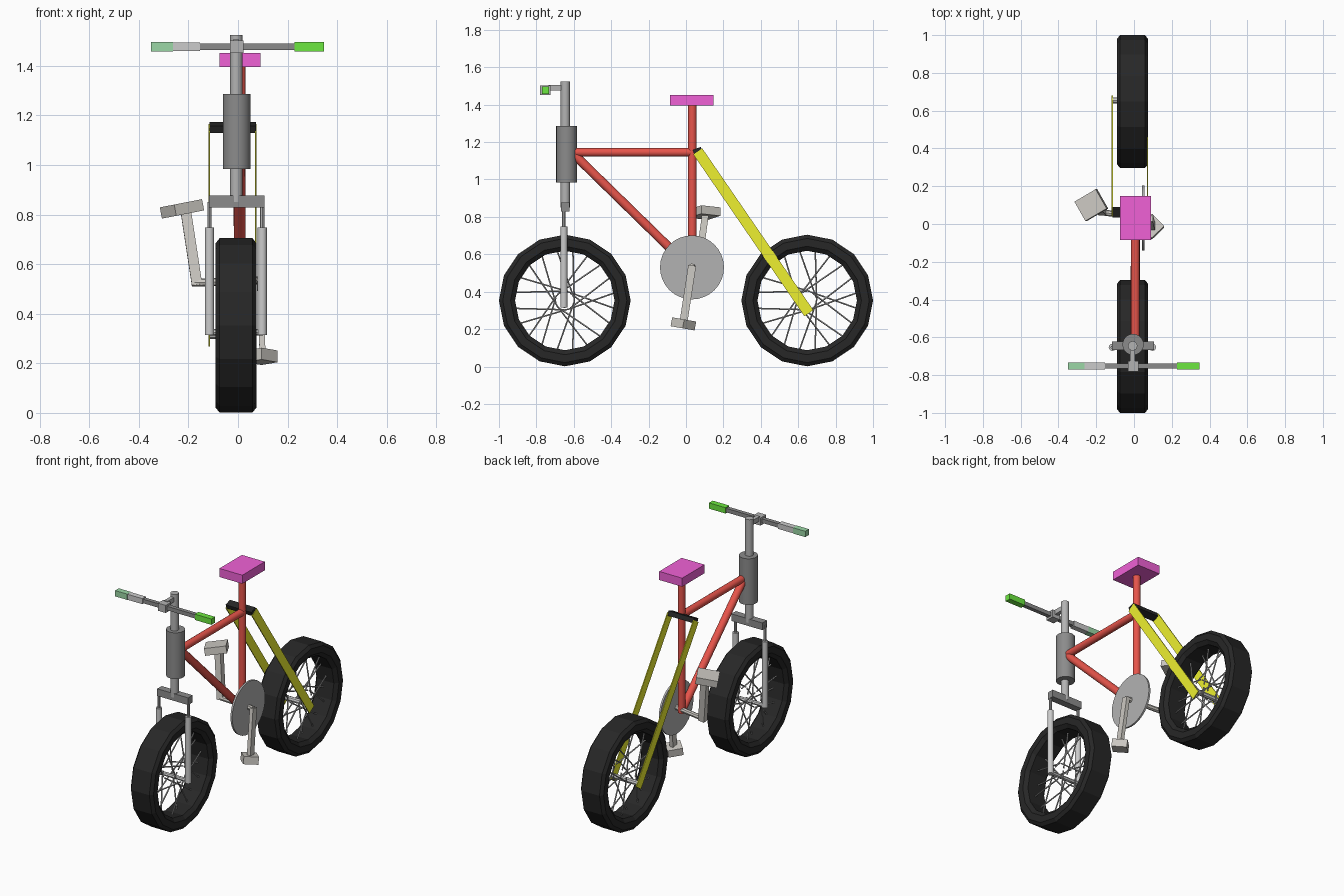
import bpy, bmesh
from math import sin, cos, pi, radians
from mathutils import Vector, Matrix

if "Cube" in bpy.data.objects:
    bpy.data.objects.remove(bpy.data.objects["Cube"])

CX = -0.008   # frame centre line
WZ = 0.353    # wheel centre height


def mat(name, r, g, b):
    m = bpy.data.materials.new(name)
    m.diffuse_color = (r, g, b, 1)
    m.use_nodes = True
    m.node_tree.nodes["Principled BSDF"].inputs["Base Color"].default_value = m.diffuse_color
    return m


RED = mat("red", 0.8, 0.09, 0.07)
YELLOW = mat("yellow", 0.85, 0.87, 0.03)
PINK = mat("pink", 0.87, 0.12, 0.67)
BLACK = mat("black", 0.02, 0.02, 0.02)
DARK = mat("dark_grey", 0.26, 0.26, 0.26)
GREY = mat("grey", 0.45, 0.45, 0.45)
LIGHT = mat("light_grey", 0.68, 0.68, 0.7)
WARM = mat("pedal_grey", 0.6, 0.58, 0.54)
GREEN = mat("green", 0.15, 0.8, 0.05)
SAGE = mat("soft_green", 0.33, 0.68, 0.38)


def finish(name, bm, m):
    bmesh.ops.recalc_face_normals(bm, faces=bm.faces[:])
    me = bpy.data.meshes.new(name)
    bm.to_mesh(me)
    bm.free()
    me.materials.append(m)
    ob = bpy.data.objects.new(name, me)
    bpy.context.collection.objects.link(ob)
    return ob


def along(a, b):
    """Matrix at the middle of a-b, local z along a-b, local x near world x."""
    a, b = Vector(a), Vector(b)
    z = (b - a).normalized()
    ref = Vector((1, 0, 0)) if abs(z.x) < 0.9 else Vector((0, 1, 0))
    x = (ref - z * ref.dot(z)).normalized()
    rot = Matrix((x, z.cross(x), z)).transposed().to_4x4()
    return Matrix.Translation((a + b) / 2) @ rot, (b - a).length


def add_rod(bm, a, b, r, n):
    mtx, length = along(a, b)
    bmesh.ops.create_cone(bm, cap_ends=True, segments=n, radius1=r, radius2=r,
                          depth=length, matrix=mtx)


def rod(name, a, b, r, m, n=16):
    bm = bmesh.new()
    add_rod(bm, a, b, r, n)
    ob = finish(name, bm, m)
    if n > 8:
        bpy.context.view_layer.objects.active = ob
        bpy.ops.object.select_all(action='DESELECT')
        ob.select_set(True)
        bpy.ops.object.shade_smooth_by_angle(angle=radians(40))
    return ob


def box(name, centre, size, m, rot=None):
    bm = bmesh.new()
    mtx = Matrix.Translation(centre) @ (rot or Matrix())
    bmesh.ops.create_cube(bm, size=1, matrix=mtx @ Matrix.Diagonal((*size, 1)))
    return finish(name, bm, m)


def bar(name, a, b, w, d, m):
    mtx, length = along(a, b)
    bm = bmesh.new()
    bmesh.ops.create_cube(bm, size=1, matrix=mtx @ Matrix.Diagonal((w, d, length, 1)))
    return finish(name, bm, m)


def wheel(name, y):
    # tyre: rounded profile swept round the axle
    prof = [(-0.066, 0.352), (0.066, 0.352), (0.082, 0.332), (0.082, 0.29),
            (0.062, 0.266), (-0.062, 0.266), (-0.082, 0.29), (-0.082, 0.332)]
    bm = bmesh.new()
    n = 16
    rings = [[bm.verts.new((CX + x, y + r * cos(2 * pi * i / n), WZ + r * sin(2 * pi * i / n)))
              for x, r in prof] for i in range(n)]
    for i in range(n):
        p, q = rings[i], rings[(i + 1) % n]
        for j in range(len(prof)):
            k = (j + 1) % len(prof)
            bm.faces.new((p[j], p[k], q[k], q[j]))
    finish(name + "_tyre", bm, BLACK)
    # crossed spokes leaving the hub tangentially
    bm = bmesh.new()
    for s in (-1, 1):
        for i in range(10):
            t = 2 * pi * (i + 0.25 * s) / 10
            h = t + s * (1.4 if i % 2 else -1.4)
            add_rod(bm, (CX + s * 0.05, y + 0.05 * cos(h), WZ + 0.05 * sin(h)),
                    (CX + s * 0.01, y + 0.272 * cos(t), WZ + 0.272 * sin(t)), 0.0045, 5)
    finish(name + "_spokes", bm, GREY)


wheel("front_wheel", -0.648)
wheel("rear_wheel", 0.648)
rod("front_axle", (-0.115, -0.65, 0.325), (0.1, -0.65, 0.325), 0.013, LIGHT, 8)
rod("rear_axle", (-0.115, 0.655, 0.315), (0.072, 0.655, 0.315), 0.016, LIGHT, 8)

# front fork, head and steering column
for side, x in (("left", -0.115), ("right", 0.098)):
    rod(side + "_fork_slider", (x, -0.653, 0.315), (x, -0.653, 0.748), 0.019, LIGHT, 12)
    rod(side + "_fork_inner_tube", (x, -0.653, 0.7), (x, -0.653, 0.85), 0.009, GREY, 8)
box("fork_crown", (-0.005, -0.645, 0.853), (0.224, 0.046, 0.047), DARK)
rod("steering_column", (-0.007, -0.645, 0.85), (-0.007, -0.645, 1.525), 0.025, GREY)
rod("head_tube", (-0.005, -0.638, 0.984), (-0.005, -0.638, 1.286), 0.056, DARK, 24)

# handlebar
box("stem", (-0.008, -0.69, 1.491), (0.024, 0.09, 0.03), GREY)
box("bar_clamp", (-0.005, -0.752, 1.477), (0.056, 0.056, 0.05), GREY)
box("handlebar", (0.0, -0.752, 1.477), (0.5, 0.026, 0.026), DARK)
box("left_grip_collar", (-0.208, -0.752, 1.477), (0.11, 0.036, 0.036), LIGHT)
box("left_grip", (-0.306, -0.752, 1.477), (0.088, 0.038, 0.038), SAGE)
box("right_grip", (0.287, -0.752, 1.477), (0.12, 0.038, 0.038), GREEN)

# main frame and seat
rod("top_tube", (0.007, -0.6, 1.145), (0.007, 0.034, 1.145), 0.023, RED)
rod("seat_tube", (0.008, 0.034, 0.51), (0.008, 0.034, 1.41), 0.023, RED)
rod("down_tube", (0.005, -0.6, 1.135), (0.008, 0.03, 0.52), 0.024, RED)
box("seat", (0.008, 0.031, 1.424), (0.166, 0.232, 0.056), PINK)

# rear stays: thin flat blades joined by a bridge
for side, x in (("left", -0.115), ("right", 0.072)):
    bar(side + "_rear_stay", (x, 0.063, 1.15), (x, 0.657, 0.285), 0.006, 0.058, YELLOW)
box("stay_bridge", (-0.021, 0.062, 1.152), (0.186, 0.046, 0.03), BLACK,
    Matrix.Rotation(radians(20), 4, 'X'))

# chainring, cranks and pedals
rod("chainring", (0.043, 0.032, 0.53), (0.055, 0.032, 0.53), 0.171, GREY, 32)
rod("crank_axle", (0.09, 0.03, 0.535), (-0.175, 0.062, 0.525), 0.016, WARM, 8)
bar("right_crank", (0.088, 0.033, 0.54), (0.099, -0.013, 0.24), 0.024, 0.042, WARM)
bar("left_crank", (-0.165, 0.063, 0.515), (-0.21, 0.103, 0.81), 0.042, 0.036, WARM)
box("right_pedal", (0.095, -0.014, 0.228), (0.092, 0.092, 0.048), WARM,
    Matrix.Rotation(radians(-10), 4, 'X') @ Matrix.Rotation(radians(45), 4, 'Z'))
box("left_pedal", (-0.226, 0.1, 0.823), (0.132, 0.118, 0.046), WARM,
    Matrix.Rotation(radians(-11), 4, 'Y') @ Matrix.Rotation(radians(30), 4, 'Z'))
